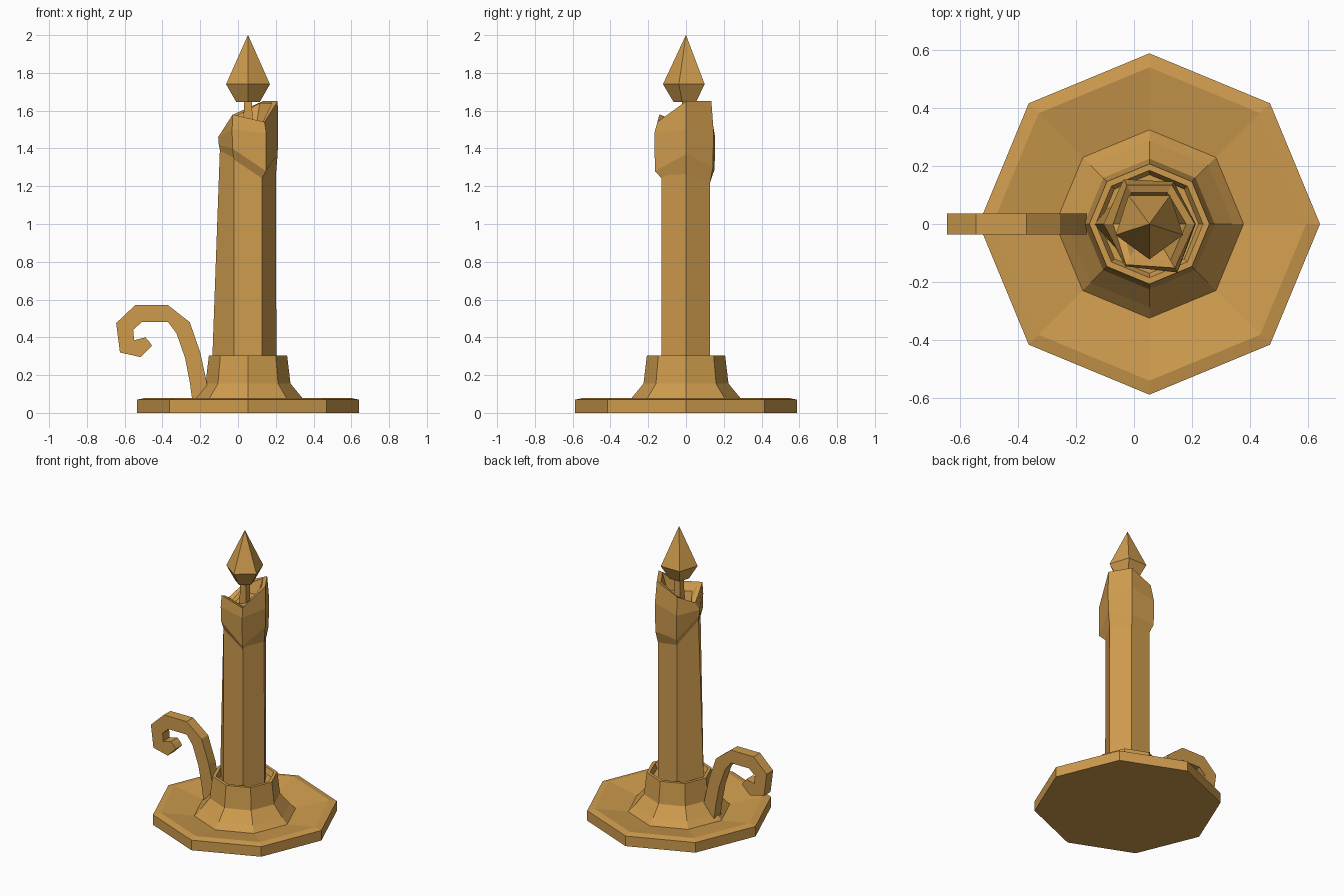
import bpy, bmesh
from math import cos, sin, radians

cube = bpy.data.objects.get("Cube")
if cube:
    bpy.data.objects.remove(cube, do_unlink=True)

AXIS_X = 0.053

brass = bpy.data.materials.new("warm_gold")
brass.use_nodes = True
GOLD = (0.62, 0.33, 0.075, 1)
brass.diffuse_color = GOLD
brass.node_tree.nodes["Principled BSDF"].inputs["Base Color"].default_value = GOLD


def finish(name, bm):
    bmesh.ops.recalc_face_normals(bm, faces=bm.faces)
    mesh = bpy.data.meshes.new(name)
    bm.to_mesh(mesh)
    bm.free()
    mesh.materials.append(brass)
    obj = bpy.data.objects.new(name, mesh)
    bpy.context.collection.objects.link(obj)
    return obj


def loft(name, rings, cap_start=True, cap_end=True):
    """Skin a list of equally sized point rings."""
    bm = bmesh.new()
    rows = [[bm.verts.new(p) for p in ring] for ring in rings]
    n = len(rows[0])
    for a, b in zip(rows, rows[1:]):
        for i in range(n):
            j = (i + 1) % n
            bm.faces.new((a[i], a[j], b[j], b[i]))
    if cap_start:
        bm.faces.new(rows[0])
    if cap_end:
        bm.faces.new(rows[-1])
    return finish(name, bm)


def ring(sides, radius, z, turn=0):
    """Ring around the candle axis; radius and z may vary per corner."""
    rs = radius if isinstance(radius, list) else [radius] * sides
    zs = z if isinstance(z, list) else [z] * sides
    pts = []
    for i in range(sides):
        t = radians(turn + 360 * i / sides)
        pts.append((AXIS_X + rs[i] * cos(t), rs[i] * sin(t), zs[i]))
    return pts


def turned(name, sides, profile, turn=0):
    return loft(name, [ring(sides, r, z, turn) for r, z in profile])


# Shallow dish and flared socket
turned("dish", 8, [(0.588, 0), (0.588, 0.07), (0.54, 0.08), (0.32, 0.04)])
turned("socket", 8, [(0.33, 0.035), (0.287, 0.08), (0.225, 0.155),
                     (0.207, 0.305), (0.185, 0.305), (0.17, 0.27)])

# Candle shaft, with wax thickening its left-hand corner towards the foot
foot = [0.15, 0.148, 0.148, 0.19, 0.15, 0.15]
loft("candle", [ring(6, foot, 0.26), ring(6, 0.148, 1.42)])

# Melted collar: lower edge, bulge, uneven rim, then the hollow inside
low = [1.25, 1.22, 1.24, 1.38, 1.34, 1.24]
bulge = [1.37, 1.3, 1.29, 1.42, 1.4, 1.28]
shoulder = [1.5, 1.5, 1.46, 1.46, 1.5, 1.48]
rim = [1.65, 1.65, 1.58, 1.5, 1.58, 1.54]
bulge_r = [0.157, 0.165, 0.175, 0.155, 0.165, 0.19]
rim_r = [0.157, 0.155, 0.155, 0.125, 0.162, 0.175]
loft("melted_collar", [
    ring(6, 0.147, low),
    ring(6, bulge_r, bulge),
    ring(6, [r + 0.003 for r in bulge_r], shoulder),
    ring(6, rim_r, rim),
    ring(6, [r - 0.03 for r in rim_r], [z - 0.01 for z in rim]),
    ring(6, 0.09, [min(z - 0.03, 1.53) for z in rim]),
])

# Wick and flame
turned("wick", 4, [(0.035, 1.48), (0.03, 1.66)], 45)
turned("flame", 5, [(0.065, 1.645), (0.122, 1.74), (0.0005, 2)], -90)

# Curled handle: a strip of outer and inner points, given depth in y
outer = [(-0.15, 0.06), (-0.165, 0.16), (-0.2, 0.32), (-0.255, 0.48), (-0.37, 0.57),
         (-0.545, 0.57), (-0.645, 0.475), (-0.625, 0.32), (-0.515, 0.295), (-0.455, 0.355)]
inner = [(-0.24, 0.05), (-0.255, 0.16), (-0.28, 0.29), (-0.325, 0.42), (-0.37, 0.48),
         (-0.51, 0.48), (-0.555, 0.44), (-0.55, 0.385), (-0.49, 0.4), (-0.47, 0.377)]
HALF = 0.036
loft("handle", [[(a[0], -HALF, a[1]), (a[0], HALF, a[1]),
                 (b[0], HALF, b[1]), (b[0], -HALF, b[1])]
                for a, b in zip(outer, inner)])
